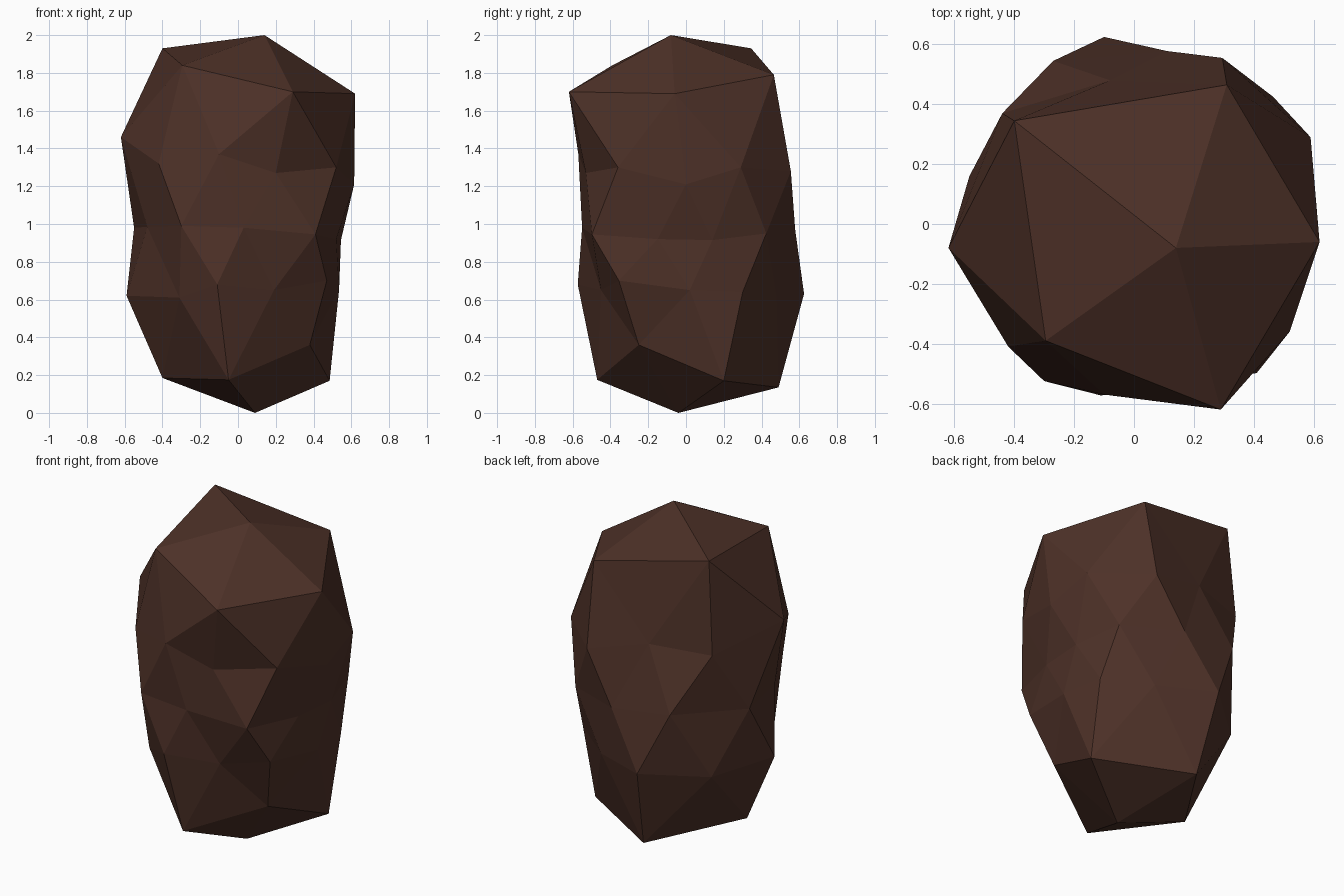
import bpy, bmesh

# Rock rings, top to bottom, counter-clockwise from +x (faceted icosphere layout)
TOP = (0.14, -0.08, 2.0)
CROWN = [(0.62, -0.06, 1.69), (0.31, 0.465, 1.79), (-0.40, 0.345, 1.93),
         (-0.295, -0.39, 1.84), (0.29, -0.62, 1.70)]
SHOULDER = [(0.615, 0.0, 1.21), (0.59, 0.29, 1.30), (0.295, 0.555, 1.28),
            (-0.08, 0.48, 1.38), (-0.44, 0.37, 1.36), (-0.62, -0.08, 1.46),
            (-0.42, -0.41, 1.32), (-0.10, -0.57, 1.37), (0.20, -0.53, 1.27),
            (0.52, -0.36, 1.30)]
WAIST = [(0.545, 0.14, 0.915), (0.465, 0.425, 0.95), (0.11, 0.578, 0.97),
         (-0.27, 0.545, 1.01), (-0.55, 0.16, 0.98), (-0.48, -0.19, 0.985),
         (-0.30, -0.525, 0.99), (0.03, -0.55, 0.98), (0.41, -0.498, 0.945),
         (0.52, -0.15, 0.92)]
FLANK = [(0.535, 0.02, 0.65), (0.50, 0.30, 0.64), (0.25, 0.48, 0.61),
         (-0.10, 0.625, 0.63), (-0.42, 0.35, 0.59), (-0.59, -0.03, 0.62),
         (-0.31, -0.43, 0.61), (-0.11, -0.573, 0.68), (0.19, -0.45, 0.65),
         (0.47, -0.355, 0.70)]
FOOT = [(0.485, 0.20, 0.17), (-0.05, 0.49, 0.135), (-0.40, -0.03, 0.185),
        (-0.05, -0.47, 0.175), (0.38, -0.25, 0.36)]
BASE = (0.09, -0.04, 0.0)

bm = bmesh.new()


def ring(points):
    return [bm.verts.new(p) for p in points]


def cap(pole, five, ten, shift):
    """Pole fan of five, then the step from five to ten vertices."""
    for k in range(5):
        a, b = five[k], five[(k + 1) % 5]
        i = 2 * k + shift
        left, mid, right = ten[(i - 1) % 10], ten[i], ten[(i + 1) % 10]
        for tri in ((pole, a, b), (a, left, mid), (a, mid, right), (a, right, b)):
            bm.faces.new(tri)


def band(outer, waist):
    """Zigzag band between two rings of ten."""
    for j in range(10):
        n = (j + 1) % 10
        bm.faces.new((outer[j], outer[n], waist[j]))
        bm.faces.new((waist[j], outer[n], waist[n]))


# Stitch the rings
shoulder, waist, flank = ring(SHOULDER), ring(WAIST), ring(FLANK)
cap(bm.verts.new(TOP), ring(CROWN), shoulder, 0)
band(shoulder, waist)
band(flank, waist)
cap(bm.verts.new(BASE), ring(FOOT), flank, 1)
bmesh.ops.recalc_face_normals(bm, faces=bm.faces[:])

mesh = bpy.data.meshes.new("rock")
bm.to_mesh(mesh)
bm.free()

# Single dark brown colour, flat shaded
brown = bpy.data.materials.new("dark brown")
brown.diffuse_color = (0.076, 0.031, 0.021, 1.0)
mesh.materials.append(brown)
rock = bpy.data.objects.new("rock", mesh)
bpy.context.collection.objects.link(rock)
